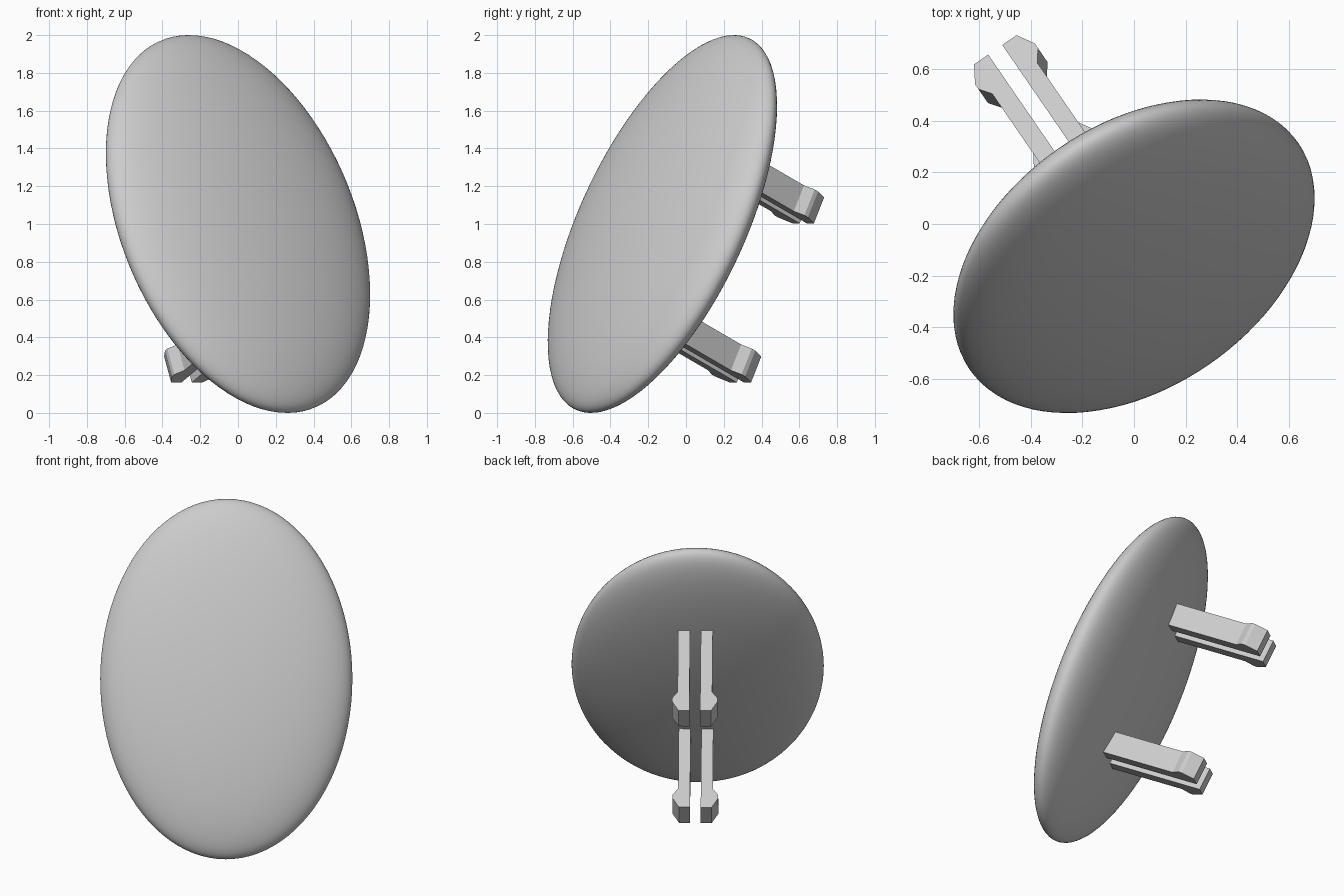
import bpy, bmesh, math
from mathutils import Matrix, Vector

cube = bpy.data.objects.get("Cube")
if cube:
    bpy.data.objects.remove(cube)

# One plain grey for everything
grey = bpy.data.materials.new("light_grey")
grey.use_nodes = True
colour = (0.6, 0.6, 0.6, 1)
grey.diffuse_color = colour
grey.node_tree.nodes["Principled BSDF"].inputs["Base Color"].default_value = colour

# Leaning frame: across the disc, up the disc, and out of its back
turn, lean = math.radians(34.5), math.radians(25.6)
across = Vector((math.cos(turn), math.sin(turn), 0))
away = Vector((-math.sin(turn), math.cos(turn), 0))
along = away * math.sin(lean) + Vector((0, 0, math.cos(lean)))
back = away * math.cos(lean) - Vector((0, 0, math.sin(lean)))
FRAME = Matrix((across, along, back)).transposed().to_4x4()
FRAME.translation = (0, -0.125, 1)


def add_object(name, bm, smooth=False):
    bmesh.ops.recalc_face_normals(bm, faces=bm.faces)
    for face in bm.faces:
        face.smooth = smooth
    mesh = bpy.data.meshes.new(name)
    bm.to_mesh(mesh)
    bm.free()
    mesh.materials.append(grey)
    obj = bpy.data.objects.new(name, mesh)
    obj.matrix_world = FRAME
    bpy.context.collection.objects.link(obj)


# Flattened oval cap
bm = bmesh.new()
bmesh.ops.create_uvsphere(bm, u_segments=96, v_segments=48, radius=1)
bmesh.ops.scale(bm, vec=(0.773, 1.105, 0.2), verts=bm.verts)
add_object("oval_cap", bm, smooth=True)

# Snap prongs: barbed profile (sideways, outwards) extruded along the cap
PROFILE = [(0.033, 0), (0.106, 0), (0.106, 0.66), (0.14, 0.71),
           (0.14, 0.735), (0.1, 0.808), (0.033, 0.808)]
THICK = 0.152
OFFSET = 0.01


def add_prong(name, side, centre):
    bm = bmesh.new()
    outline = [bm.verts.new((OFFSET + side * w, centre - THICK / 2, t)) for w, t in PROFILE]
    face = bm.faces.new(outline)
    made = bmesh.ops.extrude_face_region(bm, geom=[face])["geom"]
    moved = [v for v in made if isinstance(v, bmesh.types.BMVert)]
    bmesh.ops.translate(bm, vec=(0, THICK, 0), verts=moved)
    add_object(name, bm)


for level, centre in (("upper", 0.467), ("lower", -0.467)):
    for label, side in (("left", 1), ("right", -1)):
        add_prong(f"{level}_{label}_prong", side, centre)
